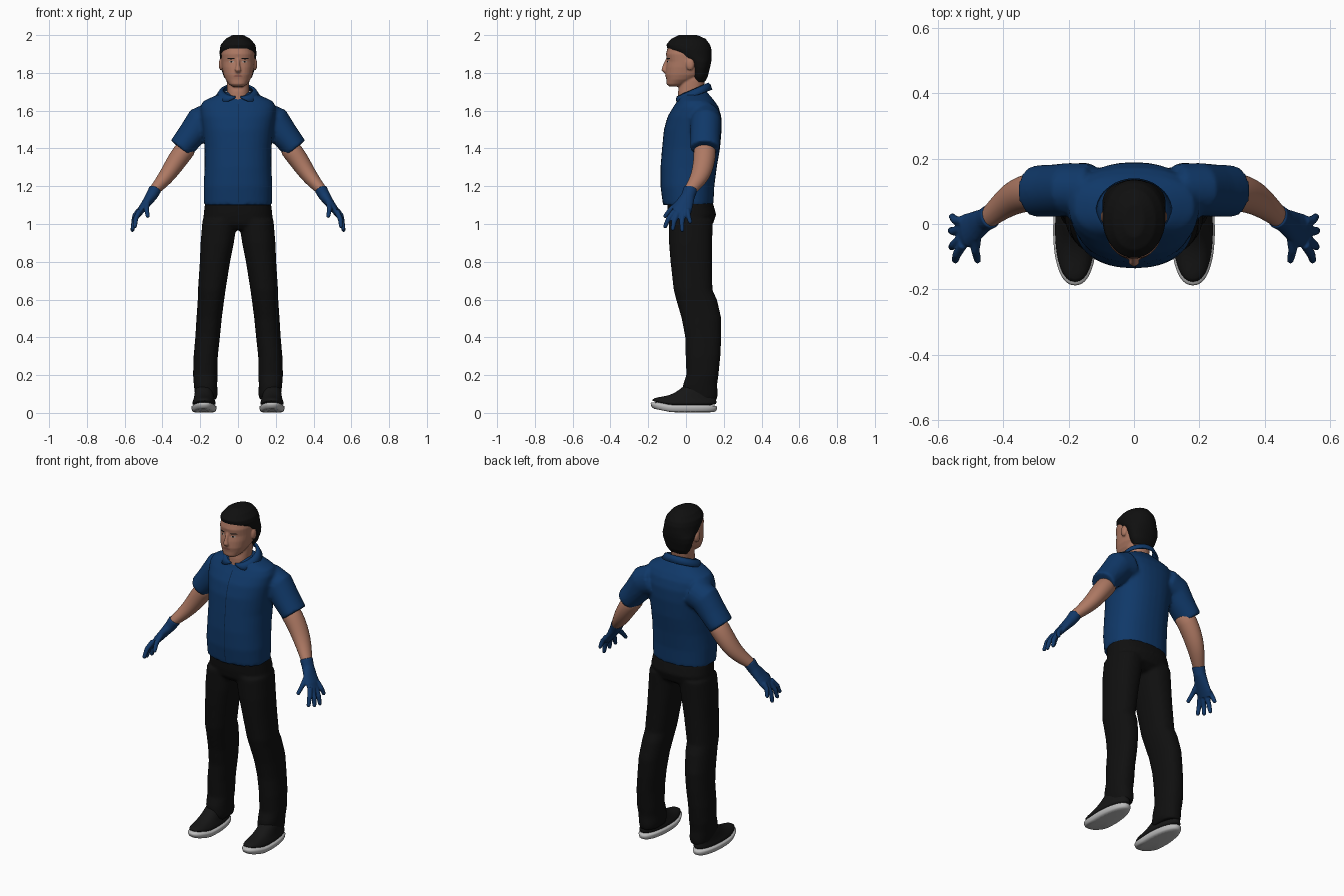
import bpy
import bmesh
import math
from mathutils import Vector
from mathutils.bvhtree import BVHTree

default_cube = bpy.data.objects.get("Cube")
if default_cube:
    bpy.data.objects.remove(default_cube, do_unlink=True)


def make_material(name, r, g, b, rough=0.8):
    mat = bpy.data.materials.new(name)
    mat.use_nodes = True
    mat.diffuse_color = (r, g, b, 1)
    shader = mat.node_tree.nodes["Principled BSDF"]
    shader.inputs["Base Color"].default_value = (r, g, b, 1)
    shader.inputs["Roughness"].default_value = rough
    return mat


SHIRT = make_material("navy shirt", .005, .04, .14)
SEAM = make_material("dark seam", .002, .015, .05)
GLOVE = make_material("blue glove", .006, .04, .14)
SKIN = make_material("skin", .42, .19, .125)
LIPS = make_material("lips", .3, .11, .08)
HAIR = make_material("black hair", .005, .005, .005)
TROUSER = make_material("black trousers", .005, .005, .005)
SHOE = make_material("black shoe", .008, .008, .008)
SOLE = make_material("pale sole", .5, .5, .5)
EYE = make_material("eye white", .4, .36, .33)

SIDES = (("left", 1), ("right", -1))


def skin_rings(bm, rings):
    """Join rings of equal length into a closed tube."""
    rows = [[bm.verts.new(p) for p in ring] for ring in rings]
    for low, high in zip(rows, rows[1:]):
        for i in range(len(low)):
            j = (i + 1) % len(low)
            bm.faces.new((low[i], low[j], high[j], high[i]))
    bm.faces.new(rows[0])
    bm.faces.new(rows[-1])


def unit_ring(power, count=32):
    for i in range(count):
        a = math.tau * i / count
        c, s = math.cos(a), math.sin(a)
        yield (math.copysign(abs(c) ** (2 / power), c),
               math.copysign(abs(s) ** (2 / power), s))


def stack(bm, rows, side=1, power=2.3):
    """Level sections: height, centre x, half width, front y, back y."""
    skin_rings(bm, [[(side * (xc + rx * c), (yf + yb) / 2 + (yb - yf) / 2 * s, z)
                     for c, s in unit_ring(power)]
                    for z, xc, rx, yf, yb in rows])


def limb(bm, rows, side=1):
    """Sections square to a path: x, y, z, half thickness, half depth."""
    points = [Vector(row[:3]) for row in rows]
    rings = []
    for i, (p, row) in enumerate(zip(points, rows)):
        t = (points[min(i + 1, len(rows) - 1)] - points[max(i - 1, 0)]).normalized()
        across = t.cross(Vector((0, 1, 0))).normalized()
        depth = across.cross(t)
        ring = [p + across * row[3] * c + depth * row[4] * s
                for c, s in unit_ring(2, 20)]
        rings.append([(side * v.x, v.y, v.z) for v in ring])
    skin_rings(bm, rings)


def ball(bm, centre, size):
    made = bmesh.ops.create_uvsphere(bm, u_segments=16, v_segments=10, radius=1)
    for v in made["verts"]:
        v.co = Vector(centre) + Vector([a * b for a, b in zip(v.co, size)])


def finish(name, bm, mat, voxel=0, smooth=3, subdivide=0):
    bmesh.ops.recalc_face_normals(bm, faces=bm.faces)
    mesh = bpy.data.meshes.new(name)
    bm.to_mesh(mesh)
    bm.free()
    mesh.materials.append(mat)
    mesh.shade_smooth()
    obj = bpy.data.objects.new(name, mesh)
    bpy.context.collection.objects.link(obj)
    if voxel:
        fuse = obj.modifiers.new("fuse", "REMESH")
        fuse.mode = "VOXEL"
        fuse.voxel_size = voxel
        fuse.use_smooth_shade = True
        relax = obj.modifiers.new("relax", "SMOOTH")
        relax.iterations = smooth
    if subdivide:
        obj.modifiers.new("round", "SUBSURF").levels = subdivide
    return obj


def surface(obj):
    bpy.context.view_layer.update()
    return BVHTree.FromObject(obj, bpy.context.evaluated_depsgraph_get())


def patch(name, mat, tree, cx, cz, w, h, oval=True, steps=10, lift=.002):
    """Thin plate laid on the front of a surface."""
    bm = bmesh.new()
    grid = []
    for i in range(steps + 1):
        v = 2 * i / steps - 1
        row = []
        for j in range(9):
            u = j / 4 - 1
            x = cx + w * u
            z = cz + h * v * (math.sqrt(1 - u * u) if oval else 1)
            hit = tree.ray_cast(Vector((x, -1, z)), Vector((0, 1, 0)))[0]
            row.append(bm.verts.new((x, (hit.y if hit else -.1) - lift, z)))
        grid.append(row)
    for a, b in zip(grid, grid[1:]):
        for j in range(8):
            bm.faces.new((a[j], a[j + 1], b[j + 1], b[j]))
    bmesh.ops.remove_doubles(bm, verts=bm.verts, dist=.00001)
    return finish(name, bm, mat)


# Shirt: torso and short sleeves fused together
bm = bmesh.new()
stack(bm, [(1.1, 0, .18, -.122, .145), (1.2, 0, .182, -.135, .15), (1.3, 0, .177, -.135, .163),
           (1.4, 0, .177, -.127, .18), (1.5, 0, .187, -.117, .189), (1.57, 0, .197, -.097, .187),
           (1.62, 0, .2, -.067, .172), (1.65, 0, .185, -.047, .152),
           (1.68, 0, .12, -.036, .127), (1.7, 0, .07, -.02, .11)])
for _, s in SIDES:
    limb(bm, [(.13, .105, 1.56, .09, .08), (.2, .105, 1.535, .086, .082),
              (.25, .102, 1.467, .074, .08), (.305, .1, 1.4, .066, .079)], s)
shirt = finish("shirt", bm, SHIRT, voxel=.01)
patch("front_seam", SEAM, surface(shirt), .004, 1.375, .002, .26, oval=False, steps=40)

# Collar: folded band, open at the throat, with two points
bm = bmesh.new()
rows = []
for deg in range(10, 351, 10):
    a = math.radians(deg)
    fold = min(1, (min(deg, 360 - deg) - 6) / 30)
    c, s = math.cos(a), math.sin(a)
    crest = Vector((.078 * s, .035 - .08 * c, 1.708 - .036 * c))
    edge = Vector((.113 * s, .035 - .1 * c, 1.674 - .036 * c))
    mid = crest.lerp(edge, .5 * fold) + Vector((0, 0, .01 * fold))
    rows.append([bm.verts.new(p) for p in (crest, mid, crest.lerp(edge, fold))])
for a, b in zip(rows, rows[1:]):
    for k in range(2):
        bm.faces.new((a[k], a[k + 1], b[k + 1], b[k]))
collar = finish("collar", bm, SHIRT)
thick = collar.modifiers.new("cloth", "SOLIDIFY")
thick.thickness = .01
thick.offset = 0

# Trousers: hips and two straight legs
bm = bmesh.new()
stack(bm, [(.97, 0, .13, -.06, .1), (1, 0, .185, -.088, .143), (1.05, 0, .182, -.097, .16),
           (1.12, 0, .174, -.1, .14)])
for _, s in SIDES:
    stack(bm, [(.07, .168, .055, -.01, .165), (.1, .168, .06, -.02, .168), (.15, .172, .062, -.016, .165),
               (.2, .173, .065, .002, .172), (.3, .171, .064, -.002, .182), (.4, .161, .065, -.004, .187),
               (.5, .153, .067, -.023, .187), (.6, .143, .07, -.052, .164), (.65, .139, .073, -.065, .14),
               (.8, .122, .08, -.082, .138), (.9, .11, .088, -.09, .138),
               (1.02, .096, .092, -.09, .143)], s)
finish("trousers", bm, TROUSER, voxel=.01)

# Head: skull, neck, nose and ears
bm = bmesh.new()
stack(bm, [(1.62, 0, .06, -.045, .09), (1.7, 0, .058, -.042, .09),
           (1.76, 0, .06, -.03, .1), (1.81, 0, .055, 0, .09)])
stack(bm, [(1.727, 0, .03, -.088, -.03), (1.74, 0, .048, -.103, 0), (1.765, 0, .066, -.104, .05),
           (1.79, 0, .077, -.109, .09), (1.83, 0, .085, -.106, .11), (1.86, 0, .088, -.1, .12),
           (1.9, 0, .089, -.106, .12), (1.94, 0, .08, -.096, .115), (1.975, 0, .05, -.06, .085)])
limb(bm, [(0, -.098, 1.875, .008, .008), (0, -.112, 1.838, .01, .011),
          (0, -.117, 1.816, .016, .014), (0, -.105, 1.804, .013, .01)])
for _, s in SIDES:
    ball(bm, (s * .09, .022, 1.845), (.012, .022, .032))
head = finish("head", bm, SKIN, voxel=.005, smooth=2)

# Hair: cap reaching down to the nape, sunk into the skull at the front
bm = bmesh.new()
stack(bm, [(1.752, 0, .055, .04, .1), (1.78, 0, .076, .03, .115), (1.83, 0, .092, .02, .128),
           (1.86, 0, .097, 0, .134), (1.885, 0, .097, -.05, .136), (1.925, 0, .097, -.098, .135),
           (1.95, 0, .091, -.104, .127), (1.98, 0, .066, -.08, .105), (2, 0, .03, -.04, .06)], power=2.1)
finish("hair", bm, HAIR, voxel=.006, smooth=2)

# Face details
face = surface(head)
patch("lips", LIPS, face, 0, 1.783, .025, .006)
for label, s in SIDES:
    patch(label + "_eye", EYE, face, s * .035, 1.859, .014, .005)
    patch(label + "_iris", HAIR, face, s * .035, 1.859, .005, .005, lift=.004)
    patch(label + "_eyebrow", HAIR, face, s * .037, 1.876, .021, .004)

for label, s in SIDES:
    # Bare arm
    bm = bmesh.new()
    limb(bm, [(.25, .1, 1.43, .055, .06), (.3, .1, 1.37, .055, .06), (.337, .093, 1.315, .051, .057),
              (.373, .078, 1.26, .044, .052), (.41, .05, 1.215, .036, .041),
              (.443, .02, 1.18, .028, .033), (.46, .008, 1.155, .025, .03)], s)
    finish(label + "_arm", bm, SKIN, subdivide=1)

    # Glove: cuff, palm, four fingers and thumb
    bm = bmesh.new()
    limb(bm, [(.437, .024, 1.187, .034, .038), (.457, .012, 1.15, .031, .036),
              (.487, -.008, 1.108, .024, .047), (.512, -.02, 1.075, .02, .052),
              (.528, -.028, 1.05, .015, .046)], s)
    for root, tip in (((.522, -.062, 1.068), (.546, -.11, .988)),
                      ((.528, -.045, 1.055), (.557, -.07, .975)),
                      ((.528, -.016, 1.055), (.559, -.02, .968)),
                      ((.522, .008, 1.075), (.555, .022, 1.012)),
                      ((.48, -.035, 1.115), (.478, -.11, 1.042))):
        a, b = Vector(root), Vector(tip)
        knuckle = a.lerp(b, .55) + Vector((.006, -.004, .004))
        limb(bm, [(*a, .015, .015), (*knuckle, .0135, .0135), (*b, .011, .011)], s)
        ball(bm, (s * b.x, b.y, b.z), (.011, .011, .011))
    finish(label + "_glove", bm, GLOVE, voxel=.005, smooth=2)

    # Shoe: narrow heel and lifted toe
    for part, mat, rows in (
            ("_sole", SOLE, [(0, .18, .054, -.165, .15), (.01, .18, .062, -.183, .163),
                             (.032, .18, .066, -.19, .167), (.042, .18, .064, -.188, .166)]),
            ("_shoe", SHOE, [(.036, .18, .061, -.186, .163), (.055, .18, .06, -.18, .162),
                             (.07, .18, .054, -.155, .16), (.09, .18, .05, -.09, .158),
                             (.12, .18, .048, -.035, .152), (.15, .18, .04, -.01, .14)])):
        bm = bmesh.new()
        stack(bm, rows, s)
        for v in bm.verts:
            v.co.x = s * .18 + (v.co.x - s * .18) * (1.04 - .6 * max(0, v.co.y))
            v.co.z += .2 * max(0, -v.co.y - .09)
        finish(label + part, bm, mat, subdivide=1)
